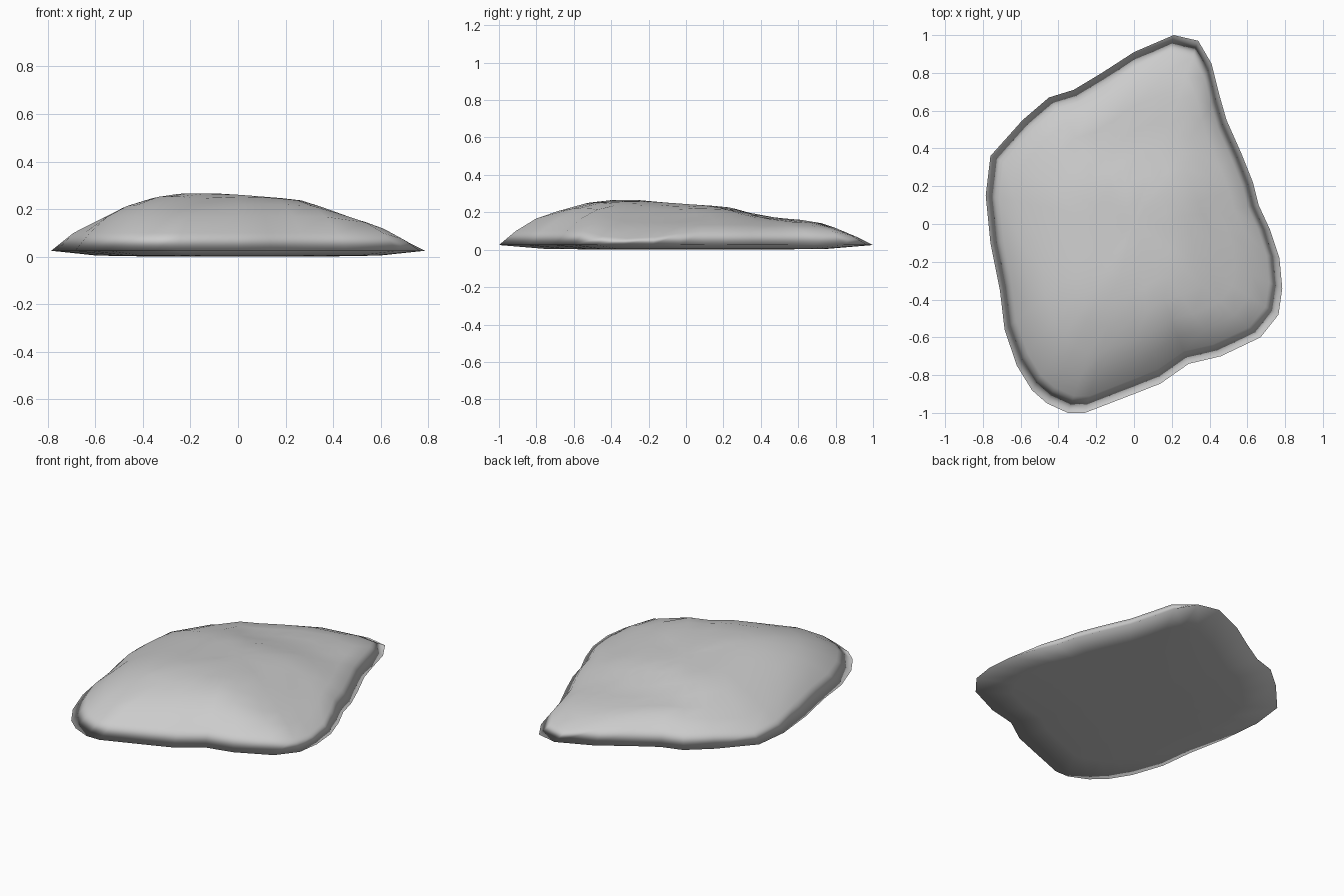
import bpy
import bmesh

default_cube = bpy.data.objects.get("Cube")
if default_cube:
    bpy.data.objects.remove(default_cube, do_unlink=True)

# Plain grey stone material
stone = bpy.data.materials.new("stone grey")
stone.use_nodes = True
colour = (0.6, 0.6, 0.6, 1)
stone.diffuse_color = colour
shader = next(n for n in stone.node_tree.nodes if n.type == "BSDF_PRINCIPLED")
shader.inputs["Base Color"].default_value = colour
shader.inputs["Roughness"].default_value = 0.9

# Irregular outline of the slab, counter-clockwise seen from above
OUTLINE = [
    (.785, -.34), (.77, -.18), (.72, -.03), (.66, .1), (.63, .22), (.57, .37),
    (.49, .55), (.45, .69), (.41, .85), (.34, .97), (.21, 1), (0, .91),
    (-.17, .8), (-.32, .71), (-.45, .67), (-.59, .55), (-.76, .36),
    (-.785, .15), (-.76, -.1), (-.71, -.35), (-.685, -.56), (-.62, -.75),
    (-.54, -.88), (-.46, -.95), (-.35, -1), (-.26, -1), (0, -.9),
    (.14, -.845), (.29, -.74), (.46, -.7), (.67, -.6), (.765, -.48),
]

# Height limits across the width, along the depth and inward from the rim
ACROSS = [(-.78, .03), (-.7, .1), (-.48, .21), (-.25, .28), (.27, .24),
          (.5, .15), (.56, .145), (.7, .07), (.78, .02)]
ALONG = [(-1, .025), (-.92, .1), (-.8, .17), (-.5, .26), (-.33, .28),
         (-.2, .258), (.24, .228), (.4, .175), (.7, .155), (.88, .09), (1, .025)]
INWARD = [(0, .3), (.6, .25), (.78, .185), (.91, .1), (1, .025)]
RIM_HEIGHT = .025
PEAK_HEIGHT = .26


def sample(profile, value):
    """Linear interpolation along a height profile."""
    for (a, low), (b, high) in zip(profile, profile[1:]):
        if value <= b:
            return low + (high - low) * max(0, value - a) / (b - a)
    return profile[-1][1]


def top_height(x, y, t):
    across, along = sample(ACROSS, x), sample(ALONG, y)
    dome = min(across, along, across * along / PEAK_HEIGHT)
    return max(RIM_HEIGHT, min(dome, sample(INWARD, t)))


def add_ring(bm, t, height):
    return [bm.verts.new((x * t, y * t, height(x * t, y * t, t)))
            for x, y in OUTLINE]


def bridge(bm, outer, inner):
    for i in range(len(outer)):
        j = (i + 1) % len(outer)
        bm.faces.new((outer[i], outer[j], inner[j], inner[i]))


def cap(bm, ring, z):
    centre = bm.verts.new((0, 0, z))
    for i, vert in enumerate(ring):
        bm.faces.new((vert, ring[(i + 1) % len(ring)], centre))


bm = bmesh.new()
rim = add_ring(bm, 1, lambda x, y, t: RIM_HEIGHT)

# Domed upper surface, starting with a steep bevelled band
ring = rim
upper = []
for t in (.91, .8, .68, .54, .4, .26, .12):
    inner = add_ring(bm, t, top_height)
    bridge(bm, ring, inner)
    upper += inner if t < .9 else []
    ring = inner
cap(bm, ring, top_height(0, 0, 0))

# Soften creases where the height limits meet
bmesh.ops.smooth_vert(bm, verts=upper, factor=.35, use_axis_z=True)

# Shallow, nearly flat underside
ring = rim
for t, z in ((.76, .005), (.4, 0)):
    inner = add_ring(bm, t, lambda x, y, t: z)
    bridge(bm, ring, inner)
    ring = inner
cap(bm, ring, 0)

bmesh.ops.recalc_face_normals(bm, faces=bm.faces[:])
for face in bm.faces:
    face.smooth = True

mesh = bpy.data.meshes.new("flat_rock")
bm.to_mesh(mesh)
bm.free()
mesh.materials.append(stone)
rock = bpy.data.objects.new("flat_rock", mesh)
bpy.context.collection.objects.link(rock)

# Let the broad underside dominate the shading of the thin rim
weighting = rock.modifiers.new("rim shading", "WEIGHTED_NORMAL")
weighting.mode = "FACE_AREA"
weighting.weight = 50
